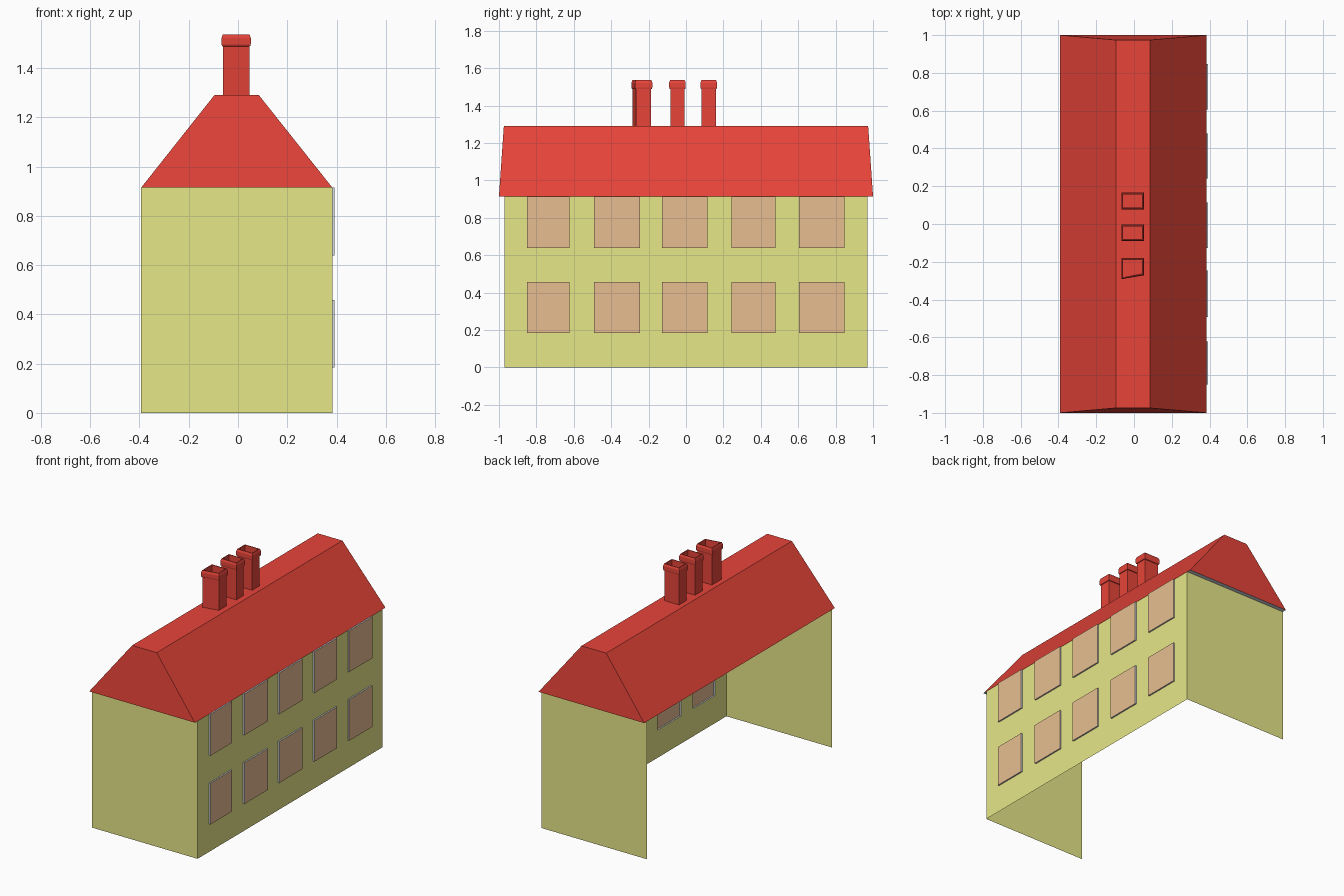
import bpy, bmesh
from mathutils import Vector

if "Cube" in bpy.data.objects:
    bpy.data.objects.remove(bpy.data.objects["Cube"])


def material(name, rgb):
    """Flat colour from 0-255 sRGB values."""
    m = bpy.data.materials.new(name)
    lin = [((c / 255 + 0.055) / 1.055) ** 2.4 for c in rgb]
    m.diffuse_color = (*lin, 1)
    m.use_nodes = True
    m.node_tree.nodes["Principled BSDF"].inputs["Base Color"].default_value = m.diffuse_color
    return m


RED = material("roof red", (233, 69, 58))
YELLOW = material("wall yellow", (231, 231, 137))
TAN = material("window tan", (232, 190, 146))
GREY = material("trim grey", (214, 220, 229))


def finish(bm, name, *mats):
    mesh = bpy.data.meshes.new(name)
    bm.to_mesh(mesh)
    bm.free()
    ob = bpy.data.objects.new(name, mesh)
    for m in mats:
        mesh.materials.append(m)
    bpy.context.collection.objects.link(ob)
    return ob


def loft(rings, name, *mats, first=None):
    """Skin a stack of four-cornered rings, cap the top, colour the first band by index."""
    bm = bmesh.new()
    loops = [[bm.verts.new(p) for p in ring] for ring in rings]
    for k, (a, b) in enumerate(zip(loops, loops[1:])):
        for i in range(4):
            j = (i + 1) % 4
            if (a[i].co - b[i].co).length + (a[j].co - b[j].co).length > 1e-6:
                f = bm.faces.new((a[i], a[j], b[j], b[i]))
                f.material_index = first if first and k == 0 else 0
    bm.faces.new(loops[-1])
    return finish(bm, name, *mats)


def rect(x0, x1, y0, y1, z):
    return [(x0, y0, z), (x1, y0, z), (x1, y1, z), (x0, y1, z)]


X0, X1, WALL_Y, EAVE = -0.393, 0.383, 0.971, 0.915

# end walls (single sheets; the left side is open)
for name, s in (("front_wall", -1), ("back_wall", 1)):
    bm = bmesh.new()
    pts = [(X0, s * WALL_Y, 0), (X1, s * WALL_Y, 0), (X1, s * WALL_Y, EAVE), (X0, s * WALL_Y, EAVE)]
    bm.faces.new([bm.verts.new(p) for p in pts[::-s]])
    finish(bm, name, YELLOW)

# right wall: a grid whose odd cells are pushed out as window panes
ys = [-WALL_Y, -0.849, -0.623, -0.492, -0.247, -0.127, 0.115, 0.242, 0.479, 0.605, 0.848, WALL_Y]
zs = [0, 0.184, 0.458, 0.64, EAVE]
bm = bmesh.new()
grid = [[bm.verts.new((X1, y, z)) for z in zs] for y in ys]
windows = []
for i in range(len(ys) - 1):
    for j in range(len(zs) - 1):
        f = bm.faces.new((grid[i][j], grid[i + 1][j], grid[i + 1][j + 1], grid[i][j + 1]))
        if i % 2 and j % 2:
            windows.append(f)
wall_faces = set(bm.faces) - set(windows)
panes = bmesh.ops.extrude_discrete_faces(bm, faces=windows)["faces"]
for f in panes:
    bmesh.ops.translate(bm, verts=f.verts, vec=(0.0095, 0, 0))
for f in bm.faces:
    f.material_index = 1 if f in panes else 0 if f in wall_faces else 2
finish(bm, "right_wall_with_windows", YELLOW, TAN, GREY)

# hollow roof with flat ridge and grey soffits over the end walls
loft([rect(X0 + 0.002, X1 - 0.002, -WALL_Y, WALL_Y, EAVE), rect(X0, X1, -1, 1, EAVE),
      rect(-0.096, 0.085, -0.974, 0.974, 1.29)], "roof", RED, GREY, first=1)

# chimneys: shaft, swollen cap and deep hollow flue, as (outset, height) steps
PROFILE = [(0, 1.29), (0, 1.488), (0.004, 1.49), (0.006, 1.498), (0.006, 1.522), (0.001, 1.536),
           (-0.004, 1.536), (-0.004, 1.292)]


def chimney(name, y_front_left, y_front_right, y_back):
    base = [(-0.061, y_front_left), (0.046, y_front_right), (0.046, y_back), (-0.061, y_back)]
    signs = [(-1, -1), (1, -1), (1, 1), (-1, 1)]
    rings = [[Vector((x + o * sx, y + o * sy, z)) for (x, y), (sx, sy) in zip(base, signs)]
             for o, z in PROFILE]
    loft(rings, name, RED)


chimney("front_chimney", -0.286, -0.266, -0.186)
chimney("middle_chimney", -0.084, -0.084, -0.008)
chimney("back_chimney", 0.083, 0.083, 0.16)
